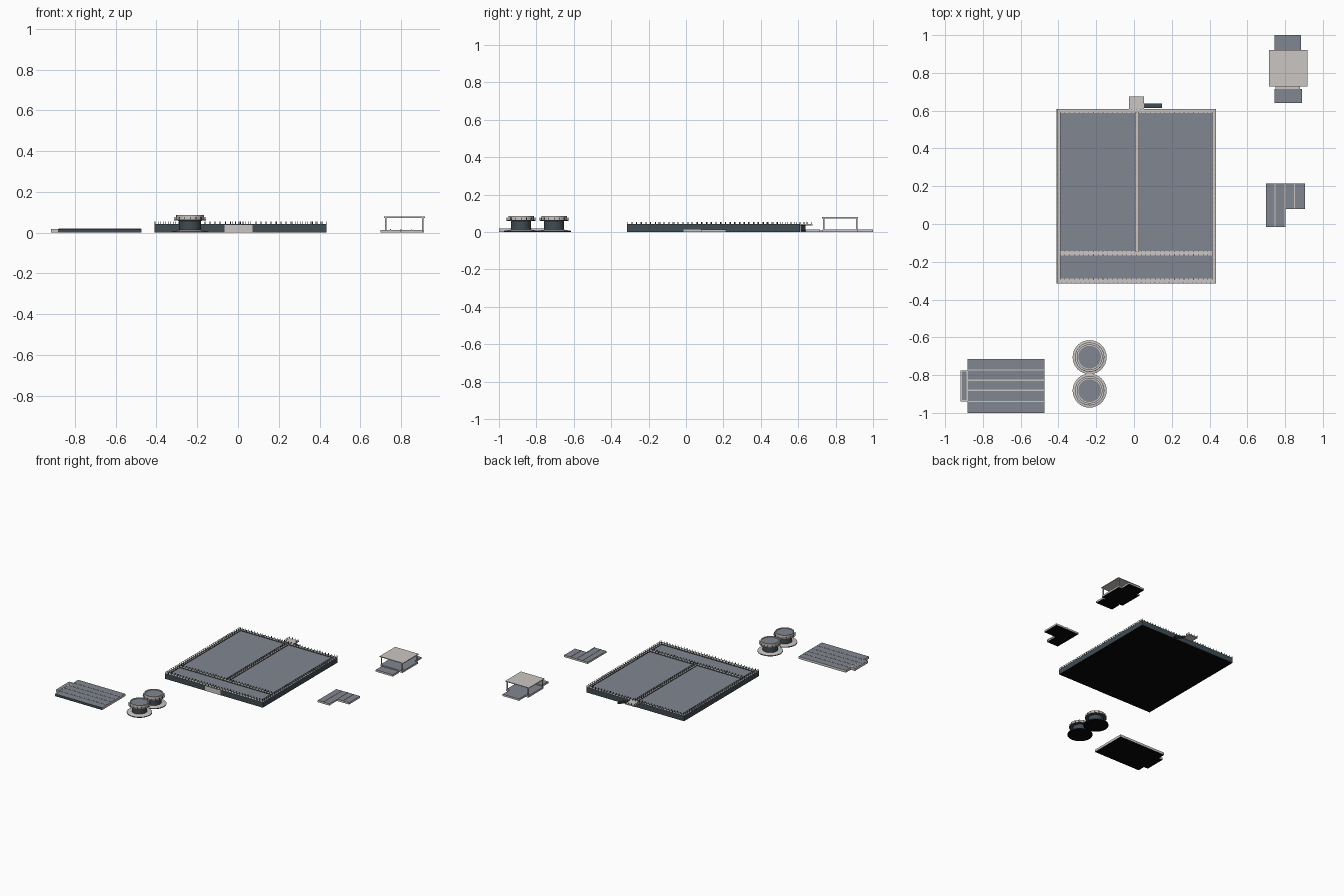
import bpy, bmesh, math
from mathutils import Vector

if "Cube" in bpy.data.objects:
    bpy.data.objects.remove(bpy.data.objects["Cube"])

def mat(name, c):
    m = bpy.data.materials.new(name)
    m.diffuse_color = (*c, 1)
    m.use_nodes = True
    m.node_tree.nodes["Principled BSDF"].inputs["Base Color"].default_value = m.diffuse_color
    return m

CONC = mat("light concrete", (0.6, 0.565, 0.55))
WATER = mat("slate water", (0.22, 0.24, 0.285))
DARK = mat("dark wall", (0.05, 0.072, 0.085))
BLACK = mat("black underside", (0.002, 0.002, 0.002))

def make(name, bm, mats):
    """Finish a mesh; faces lying on the ground get the black underside."""
    bm.normal_update()
    for f in bm.faces:
        if f.normal.z < -0.5 and f.calc_center_median().z < 0.001:
            f.material_index = len(mats)
    me = bpy.data.meshes.new(name)
    bm.to_mesh(me)
    bm.free()
    ob = bpy.data.objects.new(name, me)
    for m in mats + [BLACK]:
        me.materials.append(m)
    bpy.context.collection.objects.link(ob)
    return ob

def add_box(bm, x0, x1, y0, y1, z0, z1, idx=0):
    vs = bmesh.ops.create_cube(bm, size=1)['verts']
    for v in vs:
        v.co = Vector(((x0 + x1) / 2 + v.co.x * (x1 - x0),
                       (y0 + y1) / 2 + v.co.y * (y1 - y0),
                       (z0 + z1) / 2 + v.co.z * (z1 - z0)))
    for f in {f for v in vs for f in v.link_faces}:
        f.material_index = idx

def boxes(name, top_mat, *dims, side_mat=None):
    """Boxes in one object; side_mat paints all vertical faces."""
    bm = bmesh.new()
    for d in dims:
        add_box(bm, *d)
    ms = [top_mat]
    if side_mat:
        ms.append(side_mat)
        bm.normal_update()
        for f in bm.faces:
            f.material_index = int(abs(f.normal.z) < 0.5)
    return make(name, bm, ms)

def railing(name, paths, z, h, step=0.025, t=0.003):
    """Dark posts; runs along y also carry a thin pale top rail."""
    bm = bmesh.new()
    r = t / 2
    for (ax, ay), (bx, by) in paths:
        n = max(1, round(math.hypot(bx - ax, by - ay) / step))
        for i in range(n + 1):
            x, y = ax + (bx - ax) * i / n, ay + (by - ay) * i / n
            add_box(bm, x - r, x + r, y - r, y + r, z, z + h)
        if ax == bx:
            add_box(bm, ax - 0.001, ax + 0.001, ay, by, z + h - 0.002, z + h, 1)
    return make(name, bm, [DARK, CONC])

def lathe(name, cx, cy, profile, mats, idx, seg=32):
    """Revolve an (r, z) profile; idx gives the material of each band."""
    bm = bmesh.new()
    rings = []
    for r, z in profile:
        rings.append([bm.verts.new((cx + r * math.cos(2 * math.pi * i / seg),
                                    cy + r * math.sin(2 * math.pi * i / seg), z))
                      for i in range(seg)])
    for k in range(len(rings) - 1):
        a, b = rings[k], rings[k + 1]
        for i in range(seg):
            j = (i + 1) % seg
            bm.faces.new((a[i], a[j], b[j], b[i])).material_index = idx[k]
    bm.faces.new(rings[0][::-1]).material_index = idx[0]
    bm.faces.new(rings[-1]).material_index = idx[-1]
    return make(name, bm, mats)

# --- main basin: walls, dividers and water
X0, X1, Y0, Y1, H = -0.41, 0.435, -0.315, 0.61, 0.042
T = 0.022
boxes("main_basin_walls", CONC,
      (X0, X1, Y0, Y0 + 0.027, 0, H), (X0, X1, Y1 - T, Y1, 0, H),
      (X0, X0 + T, Y0 + 0.027, Y1 - T, 0, H), (X1 - T, X1, Y0 + 0.027, Y1 - T, 0, H),
      side_mat=DARK)
boxes("main_basin_dividers", CONC,
      (X0 + T, X1 - T, -0.167, -0.143, 0.01, H),
      (0.004, 0.026, -0.143, Y1 - T, 0.01, H), side_mat=DARK)
boxes("main_basin_water", WATER, (X0 + T, X1 - T, Y0 + 0.027, Y1 - T, 0, 0.036))
boxes("pale_wall_panel", CONC, (-0.065, 0.07, Y0 - 0.001, Y0, 0, 0.038))

# --- railings round the basin and along both sides of the dividers
e = 0.003
a, b, c, d = X0 + e, X1 - e, Y0 + e, Y1 - e
ia, ib, ic, idd = X0 + T - e, X1 - T + e, Y0 + 0.027 - e, Y1 - T + e
railing("main_basin_railing",
        [((a, c), (b, c)), ((a, d), (b, d)), ((a, c), (a, d)), ((b, c), (b, d)),
         ((ia, ic), (ib, ic)), ((ia, idd), (ib, idd)),
         ((ia, ic), (ia, idd)), ((ib, ic), (ib, idd)),
         ((ia, -0.164), (ib, -0.164)), ((ia, -0.146), (ib, -0.146)),
         ((0.007, -0.146), (0.007, idd)), ((0.023, -0.146), (0.023, idd))], H, 0.012)

# --- rear platform with rail and stair
boxes("rear_platform", CONC, (-0.027, 0.053, Y1, 0.675, 0.034, H))
railing("rear_platform_railing", [((-0.025, Y1), (-0.025, 0.673)),
        ((-0.025, 0.673), (0.051, 0.673)), ((0.051, 0.645), (0.051, 0.673))], H, 0.012)
boxes("rear_stair", DARK,
      *[(0.053 + i * 0.012, 0.065 + i * 0.012, Y1 + 0.003, 0.638,
         max(0, 0.03 - i * 0.0048), 0.038 - i * 0.0045) for i in range(8)])

# --- two round tanks
for k, cy in enumerate((-0.705, -0.882)):
    lathe(f"round_tank_{k + 1}", -0.235, cy,
          [(0.09, 0), (0.09, 0.006), (0.054, 0.012), (0.054, 0.058), (0.078, 0.06),
           (0.078, 0.064), (0.068, 0.064), (0.068, 0.086), (0.06, 0.086), (0.06, 0.081)],
          [CONC, DARK, WATER], [1, 0, 1, 1, 0, 0, 0, 0, 0, 2])
    bm = bmesh.new()
    for i in range(16):
        t = 2 * math.pi * i / 16
        x, y = -0.235 + 0.076 * math.cos(t), cy + 0.076 * math.sin(t)
        add_box(bm, x - 0.0015, x + 0.0015, y - 0.0015, y + 0.0015, 0.064, 0.076)
    make(f"round_tank_posts_{k + 1}", bm, [DARK])

# --- channel basin at front left
boxes("channel_basin", WATER, (-0.88, -0.475, -1, -0.715, 0, 0.018), side_mat=DARK)
boxes("channel_dividers", CONC,
      *[(-0.88, -0.475, y - 0.003, y + 0.003, 0.01, 0.02)
        for y in (-0.773, -0.827, -0.88, -0.94)])
boxes("channel_edge_walls", CONC,
      (-0.88, -0.475, -0.717, -0.7145, 0, 0.0185), (-0.882, -0.879, -1, -0.715, 0, 0.0185),
      (-0.477, -0.4745, -1, -0.715, 0, 0.0185))
boxes("channel_inlet", CONC, (-0.918, -0.88, -0.94, -0.775, 0, 0.018))
boxes("channel_inlet_water", WATER, (-0.911, -0.886, -0.933, -0.782, 0.017, 0.019))

# --- L-shaped basin at right
boxes("corner_basin", WATER, (0.70, 0.80, -0.015, 0.215, 0, 0.014),
      (0.80, 0.905, 0.08, 0.215, 0, 0.014), side_mat=CONC)
boxes("corner_basin_dividers", CONC,
      (0.745, 0.75, -0.015, 0.215, 0.01, 0.017), (0.797, 0.802, -0.015, 0.215, 0.01, 0.017),
      (0.848, 0.852, 0.08, 0.215, 0.01, 0.017))

# --- open shelter over a base at back right
boxes("shelter_base", WATER, (0.72, 0.912, 0.73, 0.918, 0, 0.014), side_mat=CONC)
boxes("shelter_end_basins", WATER, (0.743, 0.89, 0.64, 0.716, 0, 0.014),
      (0.745, 0.885, 0.918, 1.0, 0, 0.014), side_mat=CONC)
boxes("shelter_link", CONC, (0.75, 0.88, 0.716, 0.73, 0, 0.008))
boxes("shelter_roof", CONC, (0.715, 0.918, 0.728, 0.92, 0.073, 0.079))
boxes("shelter_posts", CONC,
      *[(x, x + 0.007, y, y + 0.007, 0.014, 0.073)
        for x in (0.722, 0.903) for y in (0.733, 0.909)])
